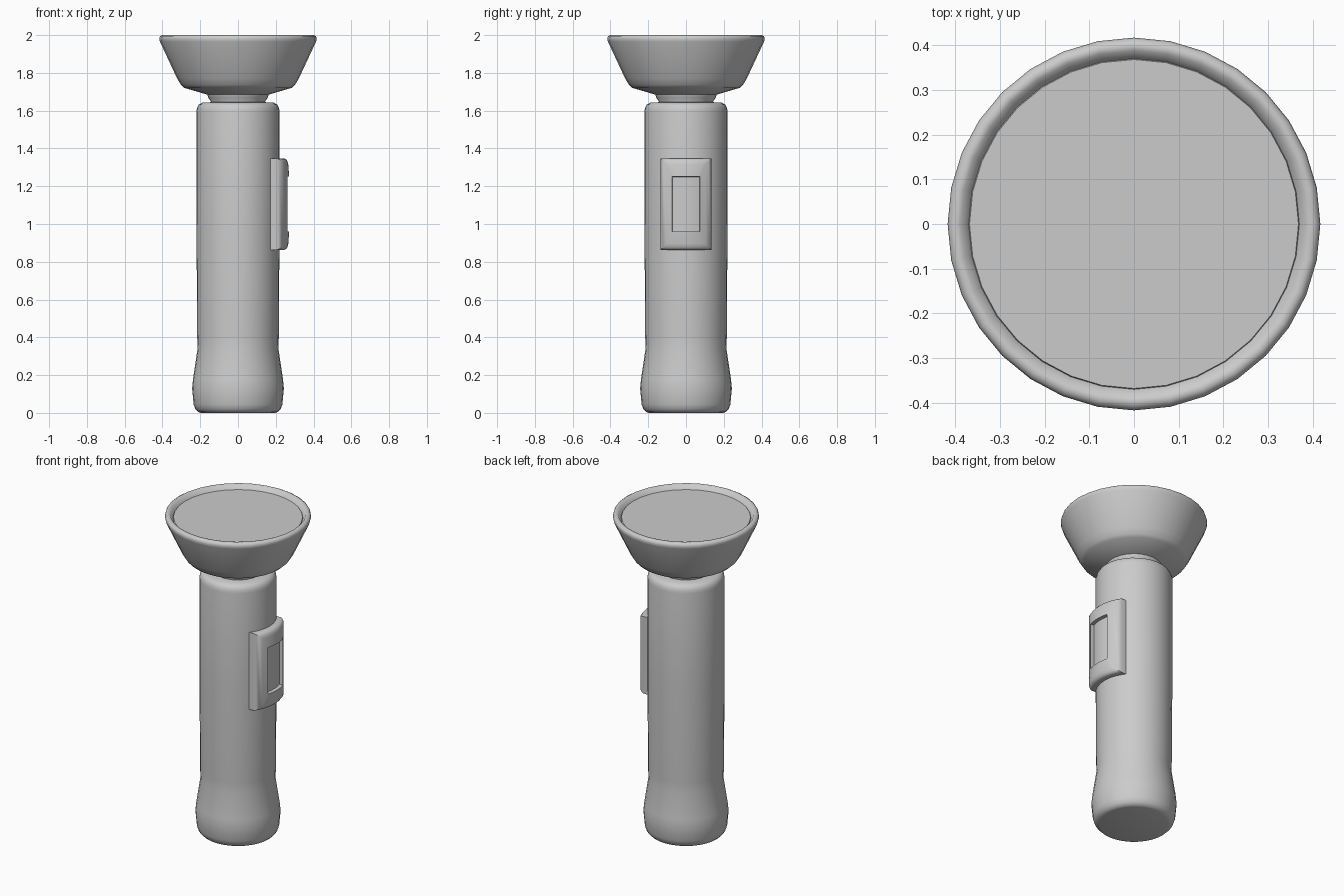
import bpy, bmesh, math

if "Cube" in bpy.data.objects:
    bpy.data.objects.remove(bpy.data.objects["Cube"])


def finish(name, bm, angle):
    bmesh.ops.recalc_face_normals(bm, faces=bm.faces)
    me = bpy.data.meshes.new(name)
    bm.to_mesh(me)
    bm.free()
    ob = bpy.data.objects.new(name, me)
    bpy.context.collection.objects.link(ob)
    bpy.ops.object.select_all(action='DESELECT')
    ob.select_set(True)
    bpy.context.view_layer.objects.active = ob
    bpy.ops.object.shade_smooth_by_angle(angle=math.radians(angle))
    return ob


def lathe(name, profile, angle=50, sides=32):
    """Revolve (radius, z) points around z; both open ends are capped."""
    bm = bmesh.new()
    rings = [[bm.verts.new((r * math.cos(2 * math.pi * i / sides),
                            r * math.sin(2 * math.pi * i / sides), z))
              for i in range(sides)] for r, z in profile]
    for a, b in zip(rings, rings[1:]):
        for i in range(sides):
            j = (i + 1) % sides
            bm.faces.new((a[i], a[j], b[j], b[i]))
    bm.faces.new(rings[0][::-1])
    bm.faces.new(rings[-1])
    return finish(name, bm, angle)


# Handle with flared, rounded butt
lathe("handle", [(.195, 0), (.212, .005), (.226, .02), (.235, .045), (.243, .13),
                 (.238, .18), (.214, .34), (.216, .40), (.22, 1.0), (.22, 1.595),
                 (.217, 1.615), (.208, 1.632), (.19, 1.642), (.14, 1.645)])

# Neck and flared lamp head with a rolled rim
lathe("lamp_head", [(.143, 1.62), (.143, 1.648), (.157, 1.668), (.162, 1.685),
                    (.285, 1.721), (.302, 1.737), (.322, 1.77), (.413, 1.965),
                    (.417, 1.98), (.413, 1.994), (.402, 2.0), (.388, 1.999),
                    (.370, 1.97)], 55)

# Lens disc
lathe("lens", [(.372, 1.965), (.368, 1.975)], 20)

# Curved switch plate: nested rectangles wrapped on the handle, with a recess
bm = bmesh.new()
N, ZC = 12, 1.105
loops = []
for hy, hz, r in [(.135, .242, .217), (.135, .242, .2455), (.131, .238, .254),
                  (.121, .228, .262), (.105, .210, .266), (.073, .146, .271),
                  (.071, .144, .250)]:
    ys = [-hy + 2 * hy * i / N for i in range(N + 1)]
    pts = [(y, ZC - hz) for y in ys] + [(y, ZC + hz) for y in reversed(ys)]
    loops.append([bm.verts.new((math.sqrt(r * r - y * y), y, z)) for y, z in pts])
for a, b in zip(loops, loops[1:]):
    for i in range(len(a)):
        j = (i + 1) % len(a)
        bm.faces.new((a[i], a[j], b[j], b[i]))
floor = loops[-1]
for i in range(N):
    bm.faces.new((floor[i], floor[i + 1], floor[-2 - i], floor[-1 - i]))
finish("switch_plate", bm, 40)
